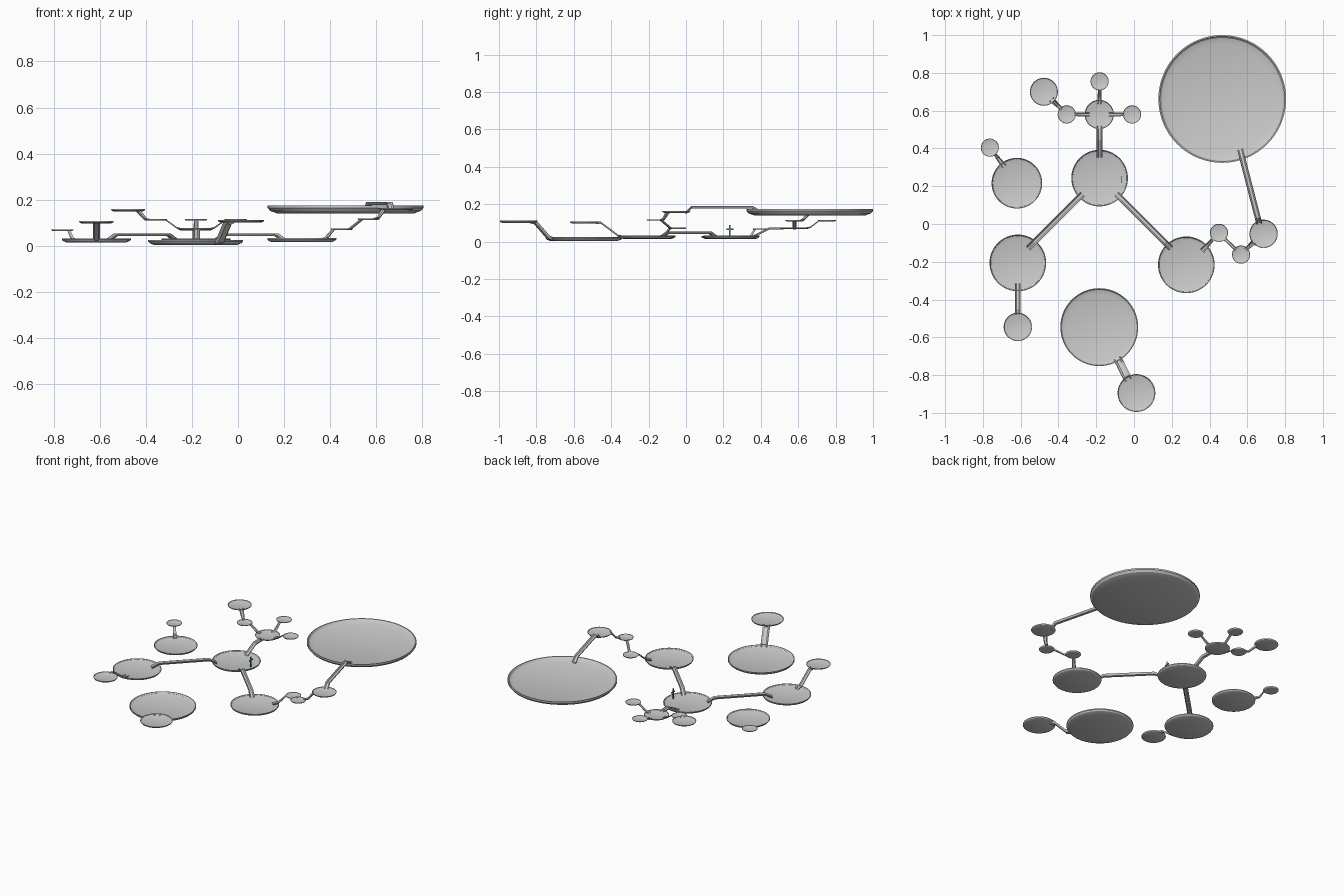
import bpy, bmesh, math
from mathutils import Vector

if "Cube" in bpy.data.objects:
    bpy.data.objects.remove(bpy.data.objects["Cube"])


def finish(name, verts, faces):
    me = bpy.data.meshes.new(name)
    me.from_pydata(verts, [], faces)
    bm = bmesh.new()
    bm.from_mesh(me)
    bmesh.ops.recalc_face_normals(bm, faces=bm.faces)
    bm.to_mesh(me)
    bm.free()
    ob = bpy.data.objects.new(name, me)
    bpy.context.collection.objects.link(ob)
    bpy.ops.object.select_all(action='DESELECT')
    ob.select_set(True)
    bpy.context.view_layer.objects.active = ob
    bpy.ops.object.shade_smooth_by_angle(angle=math.radians(25))
    return ob


def dish(name, x, y, r, top, n=96):
    """Shallow round tray with a rim and chamfered underside."""
    h = 0.1 * r + 0.002
    prof = [(0.87 * r, -h), (0.97 * r, -0.65 * h), (r, -0.3 * h), (r, 0),
            (0.98 * r, 0), (0.955 * r, -0.3 * h), (0.86 * r, -0.6 * h)]
    verts, faces = [], []
    for pr, pz in prof:
        for i in range(n):
            a = 2 * math.pi * i / n
            verts.append((x + pr * math.cos(a), y + pr * math.sin(a), top + pz))
    for k in range(len(prof) - 1):
        for i in range(n):
            j = (i + 1) % n
            faces.append((k * n + i, k * n + j, (k + 1) * n + j, (k + 1) * n + i))
    last = (len(prof) - 1) * n
    faces.append(tuple(reversed(range(n))))
    faces.append(tuple(range(last, last + n)))
    return finish(name, verts, faces)


def trough(name, pts, w0, w1=None):
    """Open channel swept along a path, width going from w0 to w1."""
    w1 = w1 or w0
    sec = [(-.5, 0), (-.28, -.38), (.28, -.38), (.5, 0),
           (.42, 0), (.22, -.2), (-.22, -.2), (-.42, 0)]
    pts = [Vector(p) for p in pts]
    run = pts[-1] - pts[0]
    side = Vector((run.y, -run.x, 0)).normalized()
    verts, faces, m = [], [], len(sec)
    for k, p in enumerate(pts):
        w = w0 + (w1 - w0) * (p - pts[0]).length / run.length
        for u, v in sec:
            verts.append(p + side * u * w + Vector((0, 0, v * w)))
    for k in range(len(pts) - 1):
        for i in range(m):
            j = (i + 1) % m
            faces.append((k * m + i, k * m + j, (k + 1) * m + j, (k + 1) * m + i))
    for b in (0, (len(pts) - 1) * m):
        for q in ((0, 1, 6, 7), (1, 2, 5, 6), (2, 3, 4, 5)):
            faces.append(tuple(b + i for i in q))
    return finish(name, verts, faces)


# Trays: name, x, y, radius, rim height
for d in [
    ("largest_tray", .467, .662, .338, .175),
    ("front_tray", -.184, -.546, .206, .026),
    ("hub_tray", -.182, .243, .150, .032),
    ("left_tray", -.615, -.206, .150, .032),
    ("right_tray", .277, -.216, .150, .033),
    ("back_left_tray", -.620, .216, .134, .031),
    ("front_satellite", .013, -.895, .100, .112),
    ("left_satellite", -.615, -.545, .075, .107),
    ("back_satellite", -.184, .580, .077, .077),
    ("far_back_left_satellite", -.477, .700, .074, .159),
    ("upper_right_satellite", .686, -.052, .075, .164),
    ("small_back_tray", -.182, .755, .048, .116),
    ("small_back_right_tray", -.010, .580, .048, .116),
    ("small_back_left_tray", -.356, .580, .048, .116),
    ("small_far_left_tray", -.763, .404, .048, .071),
    ("small_right_tray_a", .450, -.047, .048, .075),
    ("small_right_tray_b", .567, -.162, .048, .119),
]:
    dish(*d)

# Long bridges from the hub and to the largest tray
for s, name in ((-1, "left_bridge"), (1, "right_bridge")):
    trough(name, [(-.182 + s * dx, y, z) for dx, y, z in
                  ((.09, .158, .03), (.122, .127, .054), (.346, -.097, .054), (.378, -.129, .03))], .032)
trough("largest_tray_bridge", [(.664, .0, .16), (.656, .03, .19), (.572, .355, .19), (.562, .395, .166)], .032)
trough("back_bridge", [(-.182, .352, .03), (-.182, .445, .077), (-.182, .52, .077)], .032)

# Ramps up to the satellites
trough("left_ramp", [(-.615, -.315, .03), (-.615, -.36, .036), (-.615, -.455, .107), (-.615, -.48, .107)], .03)
trough("front_ramp", [(-.09, -.71, .023), (-.074, -.737, .03), (-.04, -.808, .112), (-.03, -.825, .112)], .045)
trough("back_left_ramp", [(-.687, .305, .03), (-.72, .348, .033), (-.737, .37, .071)], .03, .015)
trough("small_back_ramp", [(-.182, .635, .075), (-.182, .665, .081), (-.182, .712, .116)], .024, .018)
for s, name in ((-1, "small_back_left_ramp"), (1, "small_back_right_ramp")):
    trough(name, [(-.184 + s * dx, .58, z) for dx, z in ((.052, .075), (.08, .081), (.13, .116))], .024, .018)
trough("far_back_left_ramp", [(-.382, .608, .116), (-.402, .626, .119), (-.437, .66, .159)], .018, .03)
trough("small_right_ramp_a", [(.36, -.142, .031), (.384, -.118, .037), (.416, -.083, .075)], .028, .018)
trough("small_right_ramp_b", [(.48, -.08, .075), (.49, -.088, .079), (.54, -.135, .119)], .018)
trough("upper_right_ramp", [(.59, -.135, .119), (.61, -.118, .125), (.636, -.095, .164)], .018, .03)

# Small flat teal cross standing on the hub
teal = bpy.data.materials.new("teal")
teal.diffuse_color = (.04, .30, .38, 1)
teal.use_nodes = True
teal.node_tree.nodes["Principled BSDF"].inputs["Base Color"].default_value = teal.diffuse_color
for name, z, sy, sz in (("marker_post", .055, .008, .07), ("marker_arms", .067, .036, .008)):
    bpy.ops.mesh.primitive_cube_add(size=1, location=(-.068, .235, z))
    ob = bpy.context.object
    ob.name = name
    ob.scale = (.004, sy, sz)
    ob.data.materials.append(teal)
